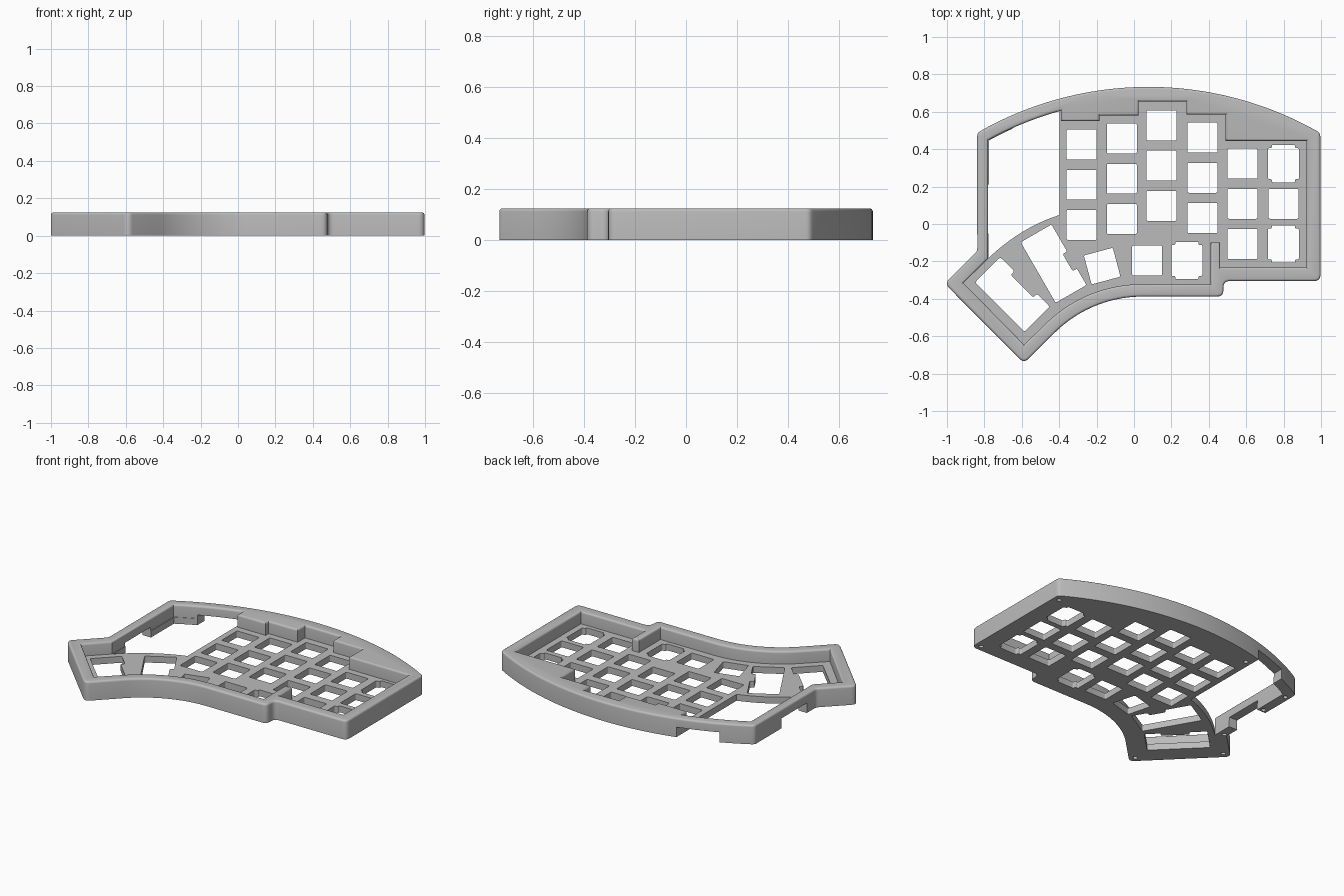
import bpy, bmesh, math
from mathutils import Vector, Matrix

if "Cube" in bpy.data.objects:
    bpy.data.objects.remove(bpy.data.objects["Cube"])

H = 0.124        # case height
PLATE = 0.042    # switch plate thickness
KEY = 0.16       # switch hole size
EDGE = 0.013     # rounding of the rim

grey = bpy.data.materials.new("case grey")
grey.use_nodes = True
grey.diffuse_color = (0.5, 0.5, 0.5, 1)
grey.node_tree.nodes["Principled BSDF"].inputs["Base Color"].default_value = (0.5, 0.5, 0.5, 1)


def arc(cx, cy, r, a0, a1, n):
    """Points on a circle, angles in degrees."""
    angles = [math.radians(a0 + (a1 - a0) * i / n) for i in range(n + 1)]
    return [Vector((cx + r * math.cos(a), cy + r * math.sin(a))) for a in angles]


def rounded(points, r, limit=25):
    """Fillet every corner that turns sharper than the limit."""
    out, n = [], len(points)
    for i in range(n):
        p = Vector(points[i])
        u, v = Vector(points[i - 1]) - p, Vector(points[(i + 1) % n]) - p
        turn = math.pi - u.angle(v)
        if math.degrees(turn) < limit:
            out.append(p)
            continue
        d = min(r * math.tan(turn / 2), u.length * 0.45, v.length * 0.45)
        a, b = p + u.normalized() * d, p + v.normalized() * d
        for k in range(6):
            t = k / 5
            out.append(a * (1 - t) ** 2 + p * 2 * t * (1 - t) + b * t * t)
    return out


def grown(points, d):
    """Mitred offset of a closed outline; positive grows it."""
    pts = [Vector(p) for p in points]
    n = len(pts)
    area = sum(pts[i - 1].cross(pts[i]) for i in range(n))
    side = d if area > 0 else -d
    out = []
    for i, p in enumerate(pts):
        u, v = (p - pts[i - 1]).normalized(), (pts[(i + 1) % n] - p).normalized()
        nu, nv = Vector((u.y, -u.x)), Vector((v.y, -v.x))
        out.append(p + (nu + nv) * (side / (1 + nu.dot(nv))))
    return out


def add_loft(bm, points, profile):
    """Stack outlines given as (growth, height) and cap both ends."""
    rings = [[bm.verts.new((p.x, p.y, z)) for p in grown(points, d)] for d, z in profile]
    n = len(points)
    for low, high in zip(rings, rings[1:]):
        for i in range(n):
            bm.faces.new((low[i - 1], low[i], high[i], high[i - 1]))
    bm.faces.new(rings[0])
    bm.faces.new(rings[-1])


def make(name, outlines, profile):
    bm = bmesh.new()
    for points in outlines:
        add_loft(bm, points, profile)
    bmesh.ops.recalc_face_normals(bm, faces=bm.faces)
    mesh = bpy.data.meshes.new(name)
    bm.to_mesh(mesh)
    bm.free()
    obj = bpy.data.objects.new(name, mesh)
    bpy.context.collection.objects.link(obj)
    return obj


def cut(obj, name, outlines, profile):
    """Subtract lofts from the object and remove the cutter."""
    cutter = make(name, outlines, profile)
    cutter.hide_render = True
    mod = obj.modifiers.new(name, "BOOLEAN")
    mod.operation, mod.solver, mod.object = "DIFFERENCE", "EXACT", cutter
    bpy.context.view_layer.objects.active = obj
    bpy.ops.object.modifier_apply(modifier=name)
    bpy.data.objects.remove(cutter)


def through(top):
    return [(0, -0.1), (0, top)]


def placed(points, x, y, angle=0):
    m = Matrix.Rotation(math.radians(angle), 2)
    return [m @ Vector(p) + Vector((x, y)) for p in points]


def box(w, h):
    return [(-w / 2, -h / 2), (w / 2, -h / 2), (w / 2, h / 2), (-w / 2, h / 2)]


# Quarter round for the rim: inset and height
quarter = [(EDGE * (1 - math.cos(a)), H - EDGE + EDGE * math.sin(a))
           for a in [math.radians(22.5 * i) for i in range(5)]]

# Outer outline: domed back edge, stepped front, curved thumb cluster
outer = arc(0.078, -1.1, 1.833, 120, 59.95, 48)
outer += [(0.997, -0.305), (0.478, -0.305), (0.478, -0.388)]
outer += arc(0.045, -1.053, 0.665, 90, 135, 20)
outer += [(-0.588, -0.745), (-1.013, -0.318), (-0.838, -0.145)]
case = make("keyboard_case", [rounded(outer, 0.035)],
            [(0, 0)] + [(-d, z) for d, z in quarter])

# Pocket above the switch plate, flaring along the rounded inner rim
rim = arc(0.075, -1.1, 1.768, 105.3, 118.9, 12)
left_wall = [(-0.78, -0.185), (-0.912, -0.315), (-0.588, -0.645)]
thumb_wall = arc(0.04, -1.05, 0.728, 135, 90, 20)
front_wall = [(0.41, -0.322), (0.41, -0.1), (0.46, -0.1), (0.46, -0.233), (0.922, -0.233)]
back_steps = [(0.922, 0.445), (0.49, 0.445), (0.49, 0.585), (0.28, 0.585), (0.28, 0.655),
              (0.025, 0.655), (0.025, 0.58), (-0.185, 0.58), (-0.185, 0.55), (-0.39, 0.55)]
cut(case, "pocket", [rim + left_wall + thumb_wall + front_wall + back_steps],
    [(0, PLATE)] + quarter + [(EDGE, H + 0.1)])

# Controller opening beside the plate
bay_rim = arc(0.075, -1.1, 1.765, 105.6, 118.8, 12)
a, b, c = Vector((-0.777, -0.181)), Vector((-0.6, -0.015)), Vector((-0.399, 0.048))
curve = [a * (1 - t) ** 2 + b * 2 * t * (1 - t) + c * t * t for t in [i / 10 for i in range(11)]]
cut(case, "controller_opening", [bay_rim + curve], through(H - 0.03))

# Cable gaps under the rim
cut(case, "cable_gaps", [placed(box(0.2, 0.26), -0.85, 0.08),
                         placed(box(0.25, 0.3), -0.525, 0.62)], through(0.065))

# Switch holes in columns: x, top y, rows with clip notches
columns = [(-0.28, 0.425, ()), (-0.065, 0.457, ()), (0.147, 0.527, ()),
           (0.366, 0.462, ()), (0.58, 0.323, ()), (0.799, 0.323, (0, 2))]
square = rounded(box(KEY, KEY), 0.008)
s, e, w = KEY / 2 + 0.003, 0.1, 0.062
notched = rounded([(-s, -s), (-w, -s), (-w, -e), (w, -e), (w, -s), (s, -s),
                   (s, s), (w, s), (w, e), (-w, e), (-w, s), (-s, s)], 0.012)
holes = [placed(notched if row in clips else square, x, y - row * 0.215)
         for x, y, clips in columns for row in range(3)]
holes += [placed(square, 0.07, -0.195), placed(notched, 0.283, -0.195),
          placed(square, -0.17, -0.225, 15)]

# Long thumb holes with a tab on the inner side
for x, y, angle, lo, hi in [(-0.43, -0.212, 30, -0.085, 0.02), (-0.65, -0.377, 45, -0.09, 0.08)]:
    long_hole = [(-0.095, -0.187), (0.095, -0.187), (0.095, lo), (0.068, lo),
                 (0.068, hi), (0.095, hi), (0.095, 0.187), (-0.095, 0.187)]
    holes.append(placed(rounded(long_hole, 0.01), x, y, angle))
cut(case, "switch_holes", holes, through(H - 0.03))

# Blind screw holes in the underside
screws = [(0.957, 0.45), (0.957, -0.268), (-0.36, 0.6), (-0.808, 0.43), (-0.808, 0.23),
          (-0.815, -0.14), (-0.955, -0.317), (-0.588, -0.69)]
cut(case, "screw_holes", [arc(x, y, 0.014, 0, 337.5, 15) for x, y in screws], through(0.06))

case.data.materials.clear()
case.data.materials.append(grey)
for o in bpy.context.selected_objects:
    o.select_set(False)
case.select_set(True)
bpy.context.view_layer.objects.active = case
bpy.ops.object.shade_smooth_by_angle(angle=math.radians(30))
